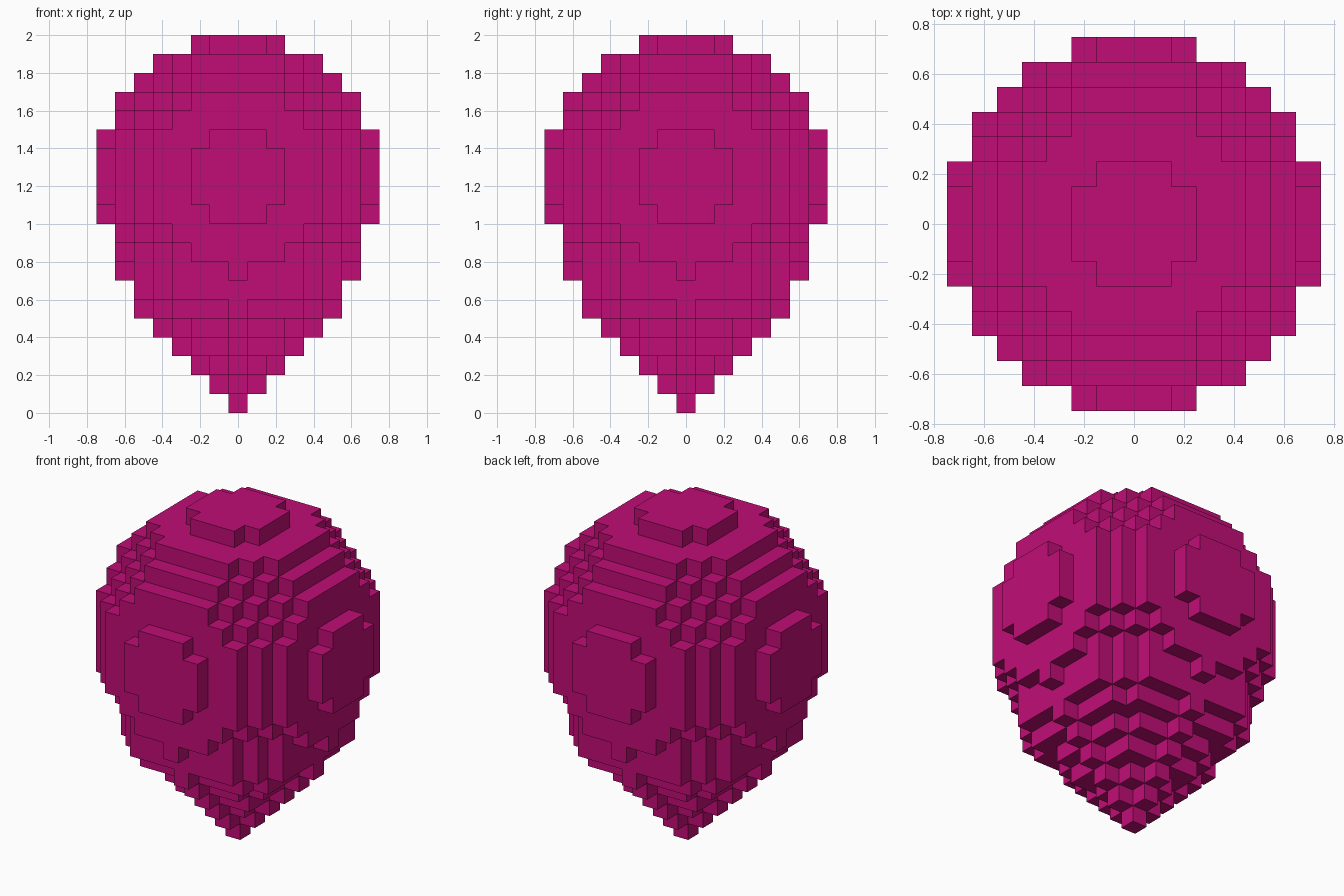
import bpy, bmesh
from mathutils import Vector

if "Cube" in bpy.data.objects:
    bpy.data.objects.remove(bpy.data.objects["Cube"], do_unlink=True)

CELL = 0.1          # block size
CENTRE = 12         # layer index of the ball's centre
LAYERS = 20

# Squared radius (in blocks) of the tapering lower layers; the rest is a ball
TAPER = [0, 1, 4, 9, 16, 25, 34, 36]


def limit(layer):
    return TAPER[layer] if layer < len(TAPER) else 56 - (layer - CENTRE) ** 2


# Blocks that fill the balloon, layer by layer
cells = {(i, j, k)
         for k in range(LAYERS)
         for i in range(-7, 8)
         for j in range(-7, 8)
         if i * i + j * j <= limit(k)}

# Only the outward block sides become faces
bm = bmesh.new()
CORNERS = [(-0.5, -0.5), (0.5, -0.5), (0.5, 0.5), (-0.5, 0.5)]
for cell in sorted(cells):
    for axis in range(3):
        for sign in (-1, 1):
            neighbour = list(cell)
            neighbour[axis] += sign
            if tuple(neighbour) in cells:
                continue
            verts = []
            for a, b in CORNERS[::sign]:
                p = Vector(cell) + Vector((0, 0, 0.5))
                p[axis] += sign * 0.5
                p[(axis + 1) % 3] += a
                p[(axis + 2) % 3] += b
                verts.append(bm.verts.new(p * CELL))
            bm.faces.new(verts)
bmesh.ops.remove_doubles(bm, verts=bm.verts, dist=0.001)

mesh = bpy.data.meshes.new("balloon")
bm.to_mesh(mesh)
bm.free()

# Magenta skin
mat = bpy.data.materials.new("magenta")
mat.use_nodes = True
colour = (0.53, 0.004, 0.18, 1.0)
mat.diffuse_color = colour
mat.node_tree.nodes["Principled BSDF"].inputs["Base Color"].default_value = colour
mesh.materials.append(mat)

balloon = bpy.data.objects.new("balloon", mesh)
bpy.context.scene.collection.objects.link(balloon)
